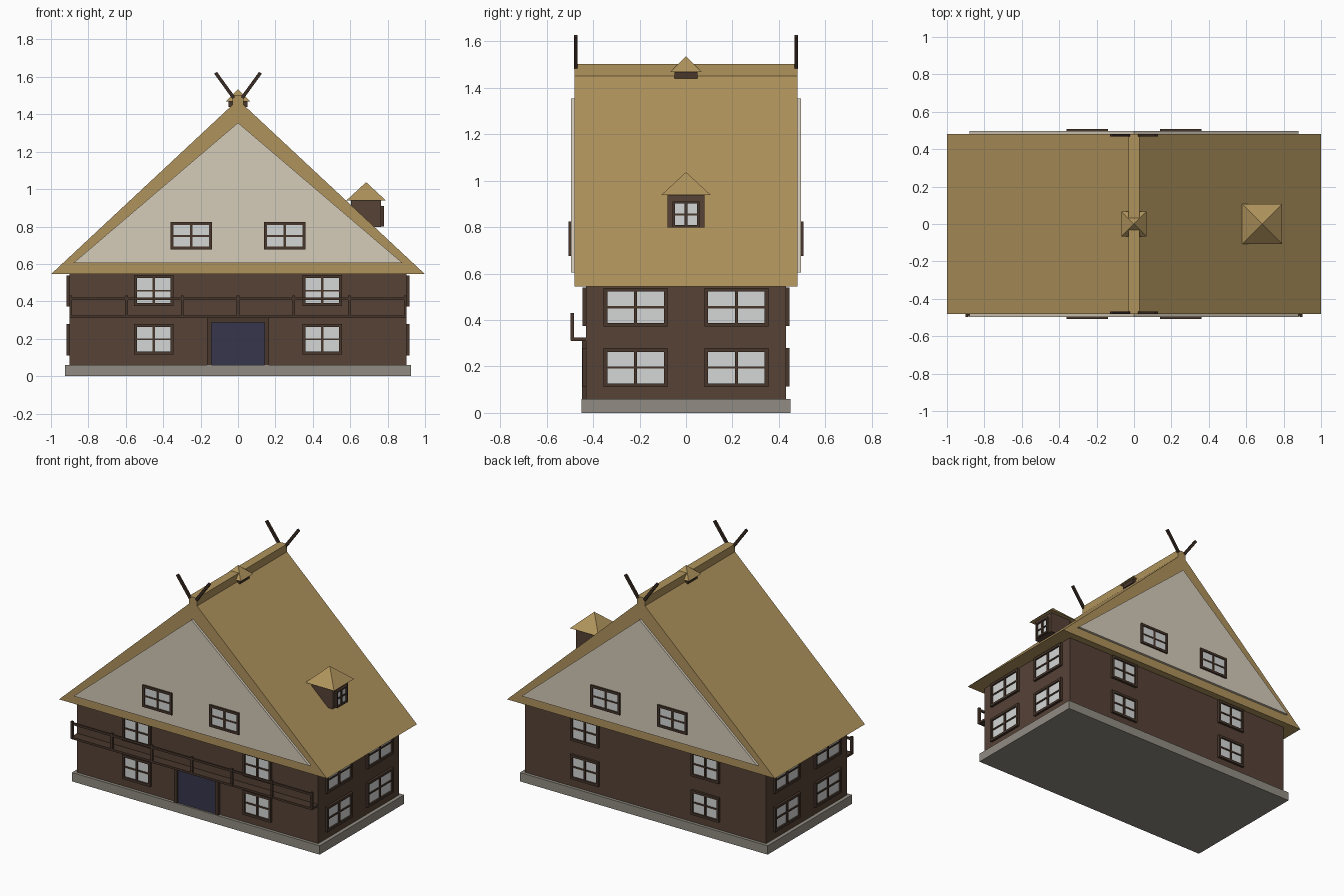
import bpy, bmesh, math
from mathutils import Vector, Matrix

if "Cube" in bpy.data.objects:
    bpy.data.objects.remove(bpy.data.objects["Cube"])


def material(name, rgb):
    m = bpy.data.materials.new(name)
    lin = [((c / 255 + 0.055) / 1.055) ** 2.4 for c in rgb]
    m.diffuse_color = (*lin, 1)
    m.use_nodes = True
    m.node_tree.nodes["Principled BSDF"].inputs["Base Color"].default_value = m.diffuse_color
    return m


THATCH = material("thatch", (175, 147, 92))
PLASTER = material("cream plaster", (213, 203, 185))
WALL = material("brown timber", (86, 66, 54))
TRIM = material("dark timber", (72, 55, 44))
HORN = material("horn wood", (58, 43, 35))
STONE = material("grey stone", (145, 140, 131))
GLASS = material("pale glass", (212, 215, 213))
DOOR = material("navy paint", (54, 54, 76))


def finish(name, bm, mat):
    bmesh.ops.recalc_face_normals(bm, faces=bm.faces)
    me = bpy.data.meshes.new(name)
    bm.to_mesh(me)
    bm.free()
    ob = bpy.data.objects.new(name, me)
    me.materials.append(mat)
    bpy.context.collection.objects.link(ob)
    return ob


def add_box(bm, x0, x1, y0, y1, z0, z1):
    mat = Matrix.Translation(((x0 + x1) / 2, (y0 + y1) / 2, (z0 + z1) / 2))
    mat = mat @ Matrix.Diagonal((abs(x1 - x0), abs(y1 - y0), abs(z1 - z0), 1))
    bmesh.ops.create_cube(bm, size=1, matrix=mat)


def box(name, mat, *dims):
    bm = bmesh.new()
    add_box(bm, *dims)
    return finish(name, bm, mat)


def prism(name, mat, profile, y0, y1):
    """Extrude an (x, z) outline along y."""
    bm = bmesh.new()
    face = bm.faces.new([bm.verts.new((x, y0, z)) for x, z in profile])
    ext = bmesh.ops.extrude_face_region(bm, geom=[face])["geom"]
    bmesh.ops.translate(bm, vec=(0, y1 - y0, 0),
                        verts=[v for v in ext if isinstance(v, bmesh.types.BMVert)])
    return finish(name, bm, mat)


def pyramid(name, mat, cx, cy, half, z0, z1):
    bm = bmesh.new()
    base = [bm.verts.new((cx + sx * half, cy + sy * half, z0))
            for sx, sy in ((-1, -1), (1, -1), (1, 1), (-1, 1))]
    tip = bm.verts.new((cx, cy, z1))
    bm.faces.new(base)
    for i in range(4):
        bm.faces.new((base[i], base[(i + 1) % 4], tip))
    return finish(name, bm, mat)


def window(name, pos, angle, w, h, depth=0.016, rim=0.016, bar=0.014):
    """Window facing -y before turning by angle about z; pos is on the wall."""
    place = Matrix.Translation(pos) @ Matrix.Rotation(angle, 4, 'Z')
    a, b = w / 2, h / 2
    frame = bmesh.new()
    for s in (-1, 1):
        add_box(frame, s * a, s * (a - rim), -depth, 0.004, -b, b)
        add_box(frame, -a + rim, a - rim, -depth, 0.004, s * b, s * (b - rim))
    add_box(frame, -bar / 2, bar / 2, -depth * 0.8, 0.004, -b + rim, b - rim)
    add_box(frame, -a + rim, a - rim, -depth * 0.7, 0.004, -bar * 0.35, bar * 0.35)
    finish(name + "_frame", frame, TRIM).matrix_world = place
    box(name + "_glass", GLASS, -a + rim, a - rim, -0.005, 0.002,
        -b + rim, b - rim).matrix_world = place


# Base and walls
box("plinth", STONE, -0.925, 0.925, -0.45, 0.45, 0, 0.06)
box("walls", WALL, -0.9, 0.9, -0.43, 0.43, 0.06, 0.55)

# Roof, gable panels and ridge
prism("roof", THATCH, [(-1, 0.545), (1, 0.545), (0, 1.478)], -0.48, 0.48)
box("ridge_cap", THATCH, -0.03, 0.03, -0.48, 0.48, 1.445, 1.502)
for s, side in ((-1, "front"), (1, "back")):
    prism(side + "_gable", PLASTER, [(-0.88, 0.605), (0.88, 0.605), (0, 1.355)],
          s * 0.475, s * 0.496)

# Crossed gable horns
for sy, side in ((-1, "front"), (1, "back")):
    for sx, hand in ((-1, "left"), (1, "right")):
        a, b = Vector((sx * 0.022, 1.487)), Vector((sx * 0.12, 1.622))
        n = (b - a).normalized()
        n = Vector((-n.y, n.x)) * 0.009
        prism(f"{side}_{hand}_horn", HORN, [a + n, b + n, b - n, a - n],
              sy * 0.468, sy * 0.482)

# Ridge cupola
box("cupola_body", TRIM, -0.05, 0.05, -0.05, 0.05, 1.44, 1.47)
pyramid("cupola_roof", THATCH, 0, 0, 0.067, 1.468, 1.535)

# Dormer
box("dormer_body", WALL, 0.605, 0.765, -0.08, 0.08, 0.798, 0.942)
pyramid("dormer_roof", THATCH, 0.685, 0, 0.107, 0.938, 1.037)
window("dormer_window", (0.765, 0, 0.855), math.pi / 2, 0.115, 0.112, rim=0.01, bar=0.012)

# Windows on the long, gable and short sides
for s, side, turn in ((-1, "front", 0), (1, "back", math.pi)):
    for x in (-0.45, 0.45):
        for z in (0.197, 0.457):
            window(side + "_window", (x, s * 0.43, z), turn, 0.21, 0.165)
    for x in (-0.25, 0.25):
        window(side + "_gable_window", (x, s * 0.495, 0.75), turn, 0.22, 0.147, depth=0.012)
for s, side in ((1, "right"), (-1, "left")):
    for y in (-0.217, 0.217):
        for z in (0.195, 0.455):
            window(side + "_window", (s * 0.9, y, z), s * math.pi / 2, 0.275, 0.167)

# Door with its surround
box("door", DOOR, -0.142, 0.142, -0.438, -0.42, 0.06, 0.288)
surround = bmesh.new()
for s in (-1, 1):
    add_box(surround, s * 0.142, s * 0.165, -0.447, -0.42, 0.06, 0.31)
add_box(surround, -0.142, 0.142, -0.447, -0.42, 0.288, 0.31)
finish("door_surround", surround, TRIM)

# Balcony
box("balcony_floor", TRIM, -0.9, 0.9, -0.495, -0.425, 0.31, 0.324)
box("balcony_rail", TRIM, -0.9, 0.9, -0.495, -0.483, 0.407, 0.421)
posts = bmesh.new()
for i in range(7):
    x = (i - 3) * 0.298
    add_box(posts, x - 0.007, x + 0.007, -0.497, -0.483, 0.312, 0.43)
finish("balcony_posts", posts, TRIM)
